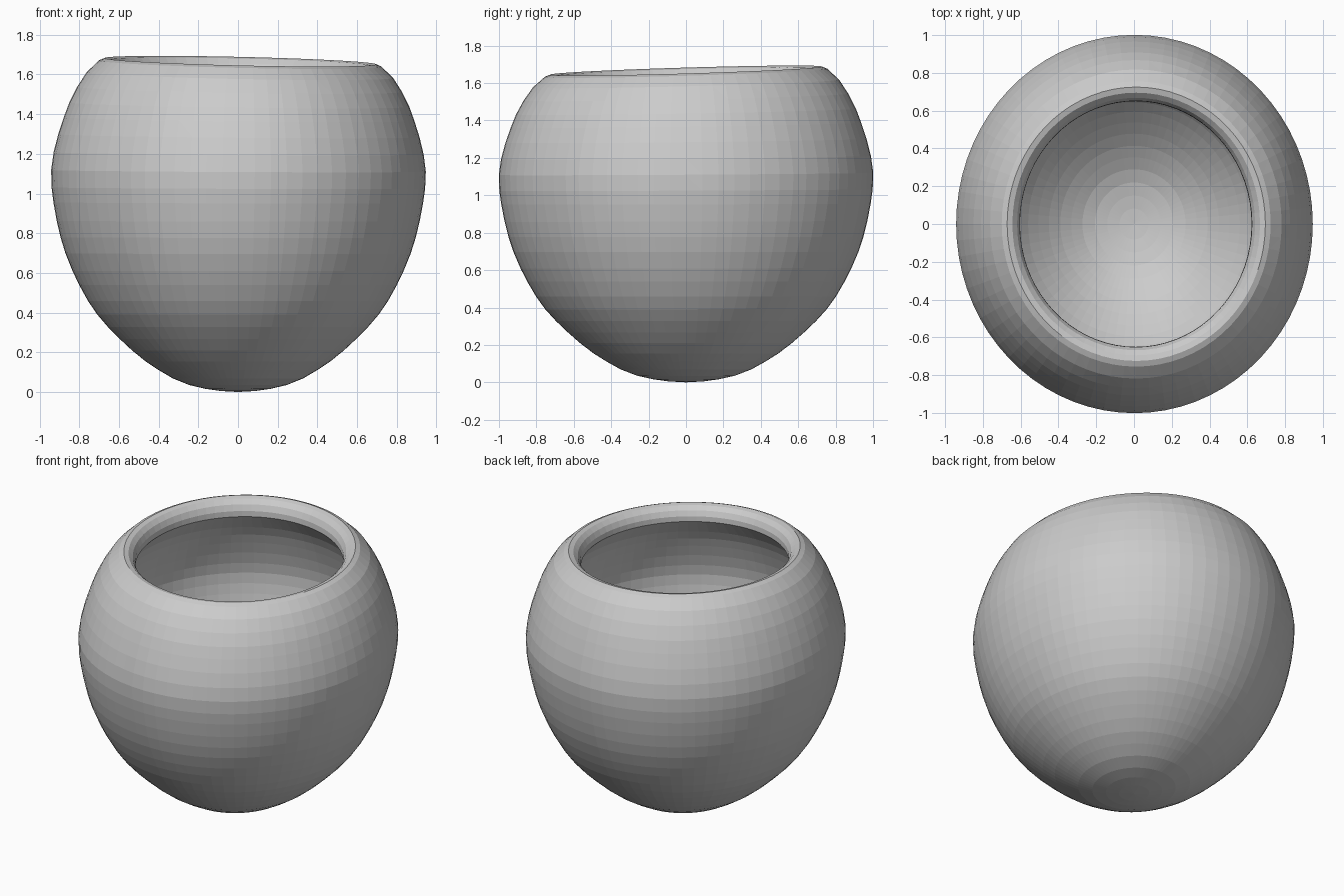
import bpy, bmesh, math
from mathutils import Vector

cube = bpy.data.objects.get("Cube")
if cube:
    bpy.data.objects.remove(cube)

SEGMENTS = 72
WALL = 0.14
RINGS = 26

# Outer half profile (radius, height), from the base to the shoulder
outer_points = [(0, 0), (0.26, 0.035), (0.44, 0.12), (0.59, 0.23), (0.76, 0.4),
                (0.88, 0.6), (0.955, 0.8), (1.0, 1.05), (0.985, 1.22),
                (0.92, 1.42), (0.865, 1.53), (0.8, 1.62), (0.755, 1.655)]
# Rounded lip rolling into the opening
lip_points = [(0.725, 1.667), (0.695, 1.66), (0.668, 1.635), (0.652, 1.60), (0.65, 1.565)]


def smooth_path(points, count):
    """Evenly spaced samples along a Catmull-Rom curve through the points."""
    pts = [Vector(p) for p in points]
    ends = [2 * pts[0] - pts[1]] + pts + [2 * pts[-1] - pts[-2]]
    ends[0] = Vector((-pts[1].x, pts[1].y))
    dense = []
    for a, b, c, d in zip(ends, ends[1:], ends[2:], ends[3:]):
        for i in range(20):
            t = i / 20
            dense.append(0.5 * (2 * b + (c - a) * t + (2 * a - 5 * b + 4 * c - d) * t ** 2
                                + (3 * b - a - 3 * c + d) * t ** 3))
    dense.append(pts[-1])
    lengths = [0]
    for p, q in zip(dense, dense[1:]):
        lengths.append(lengths[-1] + (q - p).length)
    path, j = [], 0
    for i in range(count + 1):
        goal = lengths[-1] * i / count
        while j < len(dense) - 1 and lengths[j] < goal - 1e-6:
            j += 1
        path.append(dense[j])
    return path


def inset_path(path, distance):
    """Offset the profile inward to make the cavity wall."""
    result = []
    for i, p in enumerate(path):
        along = path[min(i + 1, len(path) - 1)] - path[max(i - 1, 0)]
        if i == 0:
            along = Vector((1, 0))
        result.append(p + Vector((-along.y, along.x)).normalized() * distance)
    return result


outer = smooth_path(outer_points, RINGS)
inner = [p for p in inset_path(outer, WALL) if p.y < 1.5]
profile = outer + [Vector(p) for p in lip_points] + inner[::-1]

# Revolve the profile, closing both poles
bm = bmesh.new()
verts = [bm.verts.new((p.x, 0, p.y)) for p in profile]
edges = [bm.edges.new(pair) for pair in zip(verts, verts[1:])]
bmesh.ops.spin(bm, geom=verts + edges, cent=(0, 0, 0), axis=(0, 0, 1),
               angle=math.tau, steps=SEGMENTS, use_duplicate=False)
bmesh.ops.remove_doubles(bm, verts=bm.verts, dist=0.0005)

# Slightly oval body with a gently tilted rim
for v in bm.verts:
    tilt = max(0, v.co.z / 1.67) ** 4
    v.co.z += tilt * (0.03 * v.co.y - 0.022 * v.co.x)
    v.co.x = 0.943 * v.co.x + 0.012 * tilt
bmesh.ops.triangulate(bm, faces=bm.faces, quad_method='ALTERNATE')
bmesh.ops.recalc_face_normals(bm, faces=bm.faces)

mesh = bpy.data.meshes.new("round_bowl")
bm.to_mesh(mesh)
bm.free()
bowl = bpy.data.objects.new("round_bowl", mesh)
bpy.context.collection.objects.link(bowl)

# Plain grey finish
grey = bpy.data.materials.new("light_grey")
grey.use_nodes = True
colour = (0.6, 0.6, 0.6, 1)
grey.diffuse_color = colour
grey.node_tree.nodes["Principled BSDF"].inputs["Base Color"].default_value = colour
mesh.materials.append(grey)
